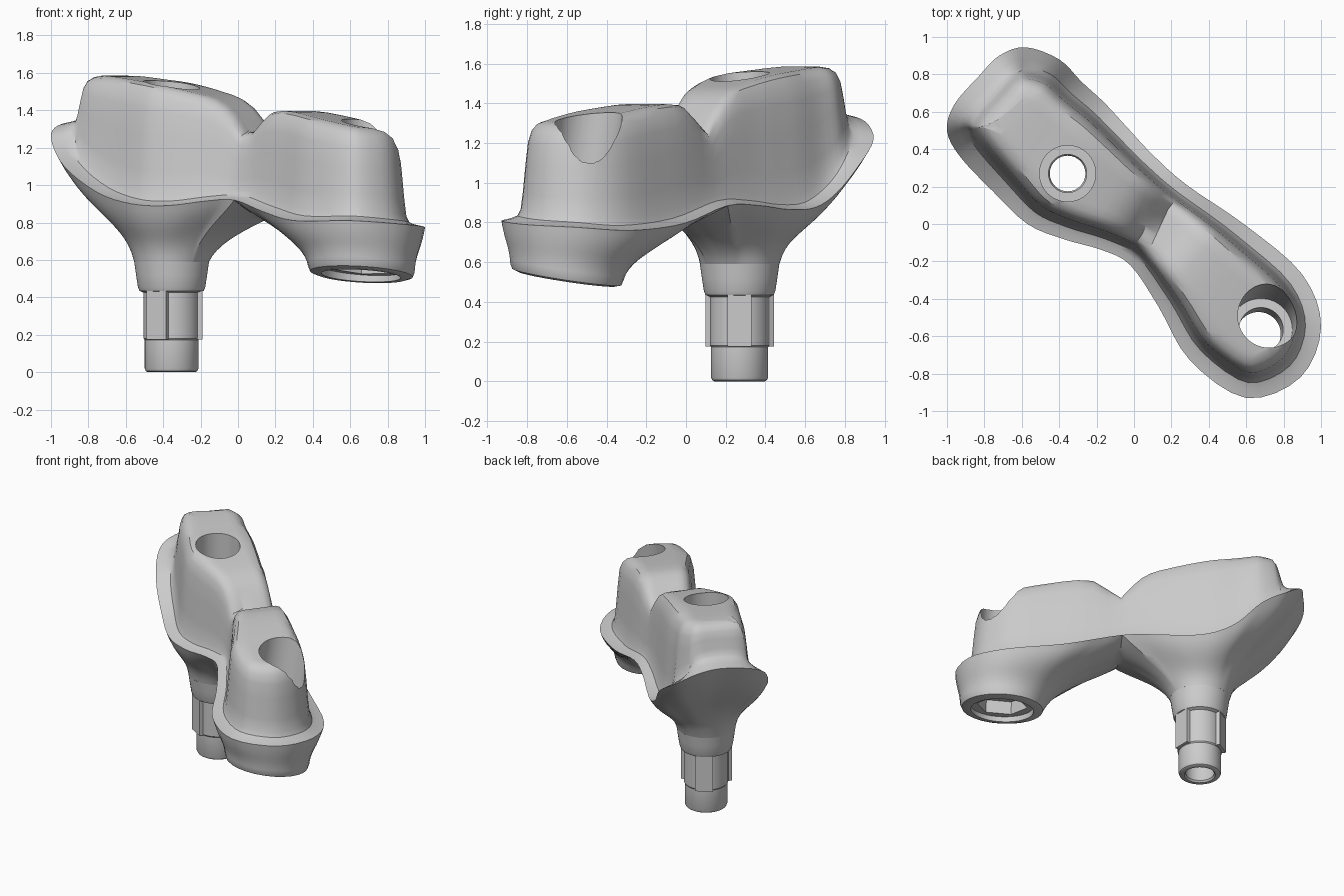
import bpy, bmesh
from math import sin, cos, pi, atan2
from mathutils import Vector as V

if "Cube" in bpy.data.objects:
    bpy.data.objects.remove(bpy.data.objects["Cube"])

POST = V((-.355, .27, .59))      # centre of the post neck
FOOT = V((.66, -.60, .55))       # centre of the tilted foot
AXIS = V((.06, .11, .77)).normalized()

# Margin outline: left tip, along the front side, right tip, back along the rear
RIM = [V(p) for p in (
    (-.83, .79, 1.34), (-.96, .64, 1.32), (-1, .5, 1.25), (-.93, .36, 1.10), (-.75, .17, .96),
    (-.57, 0, .90), (-.38, -.08, .89), (-.17, -.14, .915), (-.02, -.22, .92), (.13, -.44, .86),
    (.3, -.73, .81), (.6, -.93, .81), (.89, -.82, .79), (1, -.55, .775), (.9, -.27, .76),
    (.6, -.01, .795), (.28, .21, .885), (.1, .37, .885), (-.04, .52, .865), (-.16, .65, .875),
    (-.28, .76, .95), (-.4, .88, 1.1), (-.58, .945, 1.22), (-.72, .9, 1.31))]
# Height of the two crowns and inset scale along the long axis
TOP = [(-1.1, 1.56), (-.9, 1.585), (-.6, 1.56), (-.445, 1.54), (-.25, 1.5), (-.1, 1.455), (0, 1.38),
       (.09, 1.26), (.17, 1.31), (.27, 1.385), (.4, 1.395), (.6, 1.37), (.8, 1.335), (1.1, 1.28)]
INSET = [(-1.15, 1.35), (-.6, 1.0), (.1, .75), (.6, .95), (1.2, 1.05)]


def interp(tab, t):
    t = min(max(t, tab[0][0]), tab[-1][0])
    n = len(tab)
    k = next(i for i in range(n - 1) if t <= tab[i + 1][0])

    def slope(i):
        a, b = tab[max(i - 1, 0)], tab[min(i + 1, n - 1)]
        return (b[1] - a[1]) / (b[0] - a[0])
    (x0, y0), (x1, y1) = tab[k], tab[k + 1]
    h = x1 - x0
    u = (t - x0) / h
    return ((2*u**3 - 3*u*u + 1) * y0 + (u**3 - 2*u*u + u) * h * slope(k)
            + (3*u*u - 2*u**3) * y1 + (u**3 - u*u) * h * slope(k + 1))


def along(p):
    return p.x * .79 - p.y * .61


def closed_spline(pts, sub):
    out, n = [], len(pts)
    for i in range(n):
        a, b, c, d = (pts[(i + j) % n] for j in (-1, 0, 1, 2))
        for s in range(sub):
            u = s / sub
            out.append(.5 * (2*b + (c - a)*u + (2*a - 5*b + 4*c - d)*u*u + (3*b - a - 3*c + d)*u**3))
    return out


def bridge(bm, r0, r1):
    n = len(r0)
    for i in range(n):
        j = (i + 1) % n
        bm.faces.new((r0[i], r0[j], r1[j], r1[i]))


def finish(bm, name):
    bmesh.ops.recalc_face_normals(bm, faces=bm.faces)
    me = bpy.data.meshes.new(name)
    bm.to_mesh(me)
    bm.free()
    ob = bpy.data.objects.new(name, me)
    bpy.context.collection.objects.link(ob)
    return ob


def smooth(ob, angle=.6):
    bpy.ops.object.select_all(action='DESELECT')
    ob.select_set(True)
    bpy.context.view_layer.objects.active = ob
    bpy.ops.object.shade_smooth_by_angle(angle=angle)


# ---- body: margin, crown walls and crown tops
bm = bmesh.new()
pts = closed_spline(RIM, 4)
N = len(pts)
rim = [bm.verts.new(p) for p in pts]
ring = rim
for inset, rise, f in ((.05, .012, 0), (.08, .025, 0), (.096, .03, .06), (.107, .03, .25), (.12, .03, .55),
                       (.132, .03, .78), (.15, .03, .91), (.178, .03, .975), (.22, .03, 1)):
    new = []
    for i, p in enumerate(pts):
        d = pts[(i + 2) % N] - pts[i - 2]
        q = p + V((-d.y, d.x, 0)).normalized() * inset * interp(INSET, along(p))
        z0 = p.z + rise
        q.z = z0 + f * (interp(TOP, along(q)) - z0)
        new.append(bm.verts.new(q))
    bridge(bm, ring, new)
    ring = new
rows = [[ring[0]]]
for i in range(1, N // 2):
    a, b = ring[i], ring[N - i]
    row = [a]
    for k in range(1, 7):
        q = a.co.lerp(b.co, k / 7)
        q.z = interp(TOP, along(q))
        row.append(bm.verts.new(q))
    rows.append(row + [b])
rows.append([ring[N // 2]])
for r0, r1 in zip(rows, rows[1:]):
    for k in range(7):
        if len(r0) == 1:
            bm.faces.new((r0[0], r1[k], r1[k + 1]))
        elif len(r1) == 1:
            bm.faces.new((r0[k], r1[0], r0[k + 1]))
        else:
            bm.faces.new((r0[k], r1[k], r1[k + 1], r0[k + 1]))

# ---- body underside: two flares that share an arch across the neck
h = N // 3
arch = []
for k in range(1, 14):
    q = pts[h].lerp(pts[2 * h], k / 14)
    q.z -= .07 * sin(pi * k / 14)
    arch.append(bm.verts.new(q))
mid = arch[6].co.copy()


def flare(loop, c, r, sx, sy, ends):
    def plate(ang, rad, dz=0):
        x, y = rad * cos(ang), rad * sin(ang)
        return c + V((x, y, sx * x + sy * y + dz))
    angs = [atan2(v.co.y - c.y, v.co.x - c.x) for v in loop]
    start = [v.co.copy() for v in loop]
    prev = loop
    for s in range(1, 13):
        u = s / 12
        new = []
        for p, ang in zip(start, angs):
            q = plate(ang, r)
            k = .1 + .4 * min(1, (p - mid).length / .5)
            d = q - p
            c1 = p + V((d.x * .35, d.y * .35, d.z * k))
            c2 = q - V((d.x * .15, d.y * .15, d.z * .45))
            new.append(bm.verts.new((1-u)**3*p + 3*u*(1-u)**2*c1 + 3*u*u*(1-u)*c2 + u**3*q))
        bridge(bm, prev, new)
        prev = new
    for rad, dz in ends:
        new = [bm.verts.new(plate(a, rad, dz)) for a in angs]
        bridge(bm, prev, new)
        prev = new
    bm.faces.new(prev)


flare(rim[2 * h:] + rim[:h + 1] + arch, POST, .2, 0, 0, [])
flare(rim[h:2 * h + 1] + arch[::-1], FOOT, .285, -.06, -.15, [(.275, -.025), (.245, -.035)])
body = finish(bm, "bridge_body")


# ---- screw channels
def cut(base, axis, z0, z1, r, n=64):
    bpy.ops.mesh.primitive_cylinder_add(vertices=n, radius=r, depth=z1 - z0,
                                        location=base + axis * (z0 + z1) / 2)
    c = bpy.context.object
    c.rotation_euler = V((0, 0, 1)).rotation_difference(axis).to_euler()
    c.hide_render = True
    m = body.modifiers.new("cut", 'BOOLEAN')
    m.operation, m.solver, m.object = 'DIFFERENCE', 'EXACT', c
    bpy.context.view_layer.objects.active = body
    bpy.ops.object.modifier_apply(modifier=m.name)
    bpy.data.objects.remove(c)


UP = V((0, 0, 1))
cut(POST, UP, .12, 1.3, .15)
cut(POST, UP, -.1, .2, .102)
cut(FOOT, AXIS, .26, 1.2, .167)
cut(FOOT, AXIS, -.2, .4, .118)
cut(FOOT, AXIS, -.2, .09, .172, 6)
cut(FOOT, AXIS, -.2, .0, .212)
smooth(body)

# ---- hollow post, a turned profile
prof = [(.2, .59), (.19, .52), (.18, .455), (.172, .435), (.15, .425), (.15, .18), (.144, .172),
        (.144, .02), (.138, .006), (.128, 0), (.105, 0), (.095, .012), (.102, .03), (.102, .59)]
bm = bmesh.new()
rings = [[bm.verts.new((POST.x + r * cos(2*pi*i/64), POST.y + r * sin(2*pi*i/64), z)) for i in range(64)]
         for r, z in prof]
for a, b in zip(rings, rings[1:]):
    bridge(bm, a, b)
smooth(finish(bm, "implant_post"))

# ---- three flat locking lugs around the post
for k in range(3):
    a = 2 * pi * k / 3
    bpy.ops.mesh.primitive_cube_add(size=1, location=(POST.x + .145*cos(a), POST.y + .145*sin(a), .305),
                                    rotation=(0, 0, a))
    lug = bpy.context.object
    lug.name = "locking_lug_%d" % (k + 1)
    lug.scale = (.04, .12, .26)
